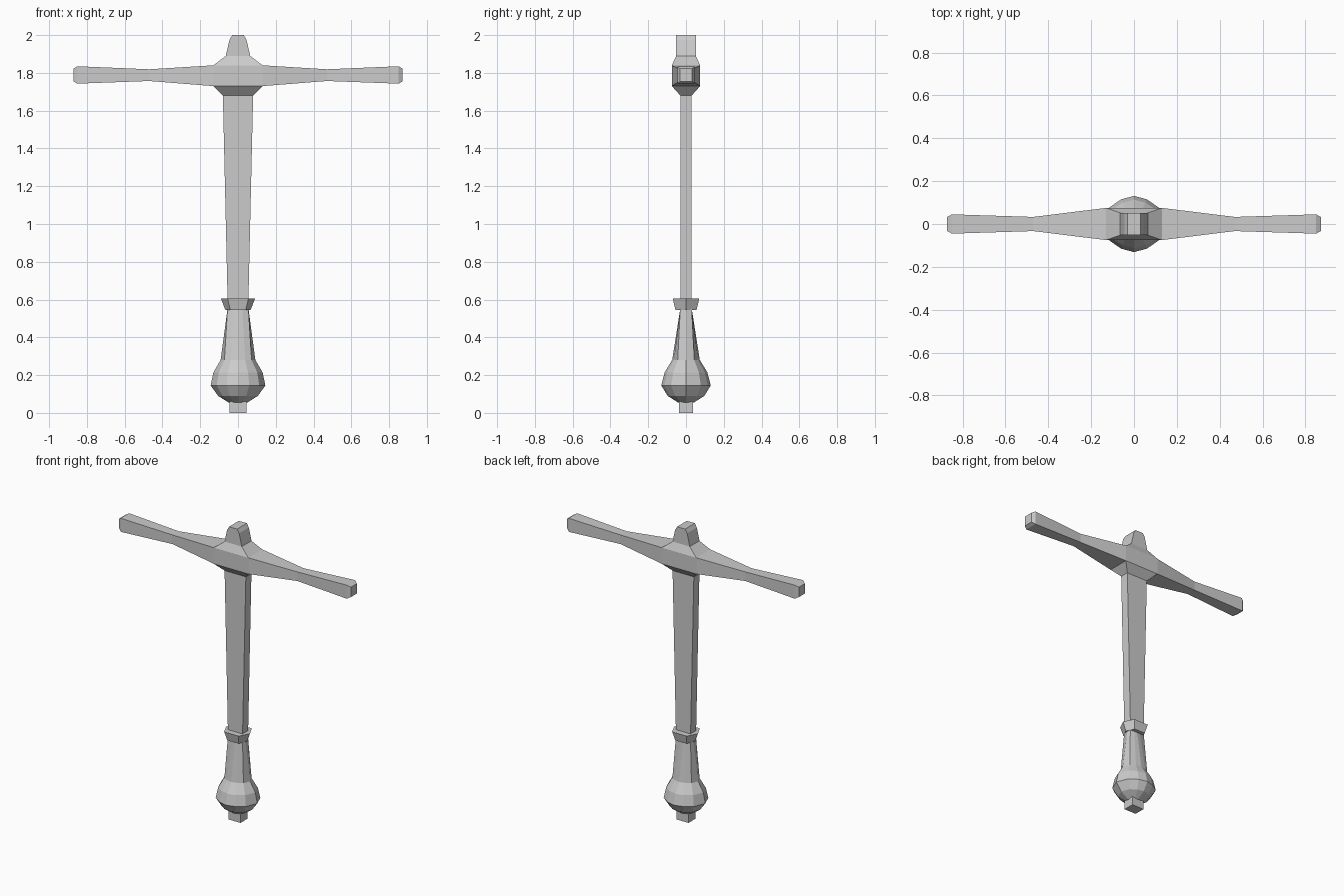
import bpy, bmesh

if "Cube" in bpy.data.objects:
    bpy.data.objects.remove(bpy.data.objects["Cube"])

# plan shapes, as unit outlines scaled per ring
RECT = [(1, 1), (-1, 1), (-1, -1), (1, -1)]
HEX = [(1, 0), (.61, 1), (-.61, 1), (-1, 0), (-.61, -1), (.61, -1)]
Q = [(1, 0), (.78, .6), (.41, .88)]
ROUND = (Q + [(0, 1)] + [(-x, y) for x, y in reversed(Q)]
         + [(-x, -y) for x, y in Q[1:]] + [(0, -1)] + [(x, -y) for x, y in reversed(Q[1:])])


def loft(bm, rings, cap_bottom=True, cap_top=True):
    """Bridge rings of 3D points, all the same length."""
    loops = [[bm.verts.new(p) for p in r] for r in rings]
    n = len(loops[0])
    for a, b in zip(loops, loops[1:]):
        for i in range(n):
            bm.faces.new((a[i], a[(i + 1) % n], b[(i + 1) % n], b[i]))
    if cap_bottom:
        bm.faces.new(loops[0][::-1])
    if cap_top:
        bm.faces.new(loops[-1])


def ring(shape, z, hx, hy):
    return [(x * hx, y * hy, z) for x, y in shape]


def finish(bm, name):
    bmesh.ops.recalc_face_normals(bm, faces=bm.faces[:])
    me = bpy.data.meshes.new(name)
    bm.to_mesh(me)
    bm.free()
    ob = bpy.data.objects.new(name, me)
    bpy.context.collection.objects.link(ob)
    return ob


# shaft with central block and top stub
bm = bmesh.new()
profile = [(.55, .054, .03), (1.68, .08, .03), (1.73, .13, .075), (1.84, .13, .075),
           (1.89, .065, .052), (1.975, .045, .052), (2.0, .03, .052)]
loft(bm, [ring(RECT, *p) for p in profile], cap_bottom=False)
bm.normal_update()

# cross arms, extruded out of both sides of the block: x, half depth, z low, z high
arm = [(.47, .033, 1.757, 1.819), (.85, .045, 1.743, 1.835), (.872, .032, 1.755, 1.822)]
for side in (1, -1):
    face = next(f for f in bm.faces
                if all(abs(v.co.x - side * .13) < 1e-4 for v in f.verts))
    for x, hy, z0, z1 in arm:
        face = bmesh.ops.extrude_discrete_faces(bm, faces=[face])["faces"][0]
        mid = face.calc_center_median()
        for v in face.verts:
            v.co = (side * x, hy if v.co.y > 0 else -hy, z1 if v.co.z > mid.z else z0)
finish(bm, "shaft_and_cross_arms")

# flared collar
bm = bmesh.new()
loft(bm, [ring(HEX, .545, .067, .056), ring(HEX, .605, .09, .07)])
finish(bm, "collar")

# bulb-shaped pommel, its neck narrowing to the shaft's rectangle
neck = [(max(-1, min(1, x * 1.3)) * .055 if abs(x) > .5 else x * .055,
         max(-1, min(1, y * 1.7)) * .03, .555) for x, y in ROUND]
bulb = [(.055, .05, .042), (.09, .105, .097), (.145, .145, .131),
        (.215, .13, .113), (.28, .092, .073)]
bm = bmesh.new()
loft(bm, [ring(ROUND, *p) for p in bulb] + [neck], cap_top=False)
finish(bm, "pommel")

# square end peg
bm = bmesh.new()
loft(bm, [ring(RECT, 0, .045, .038), ring(RECT, .06, .045, .038)])
finish(bm, "end_peg")
